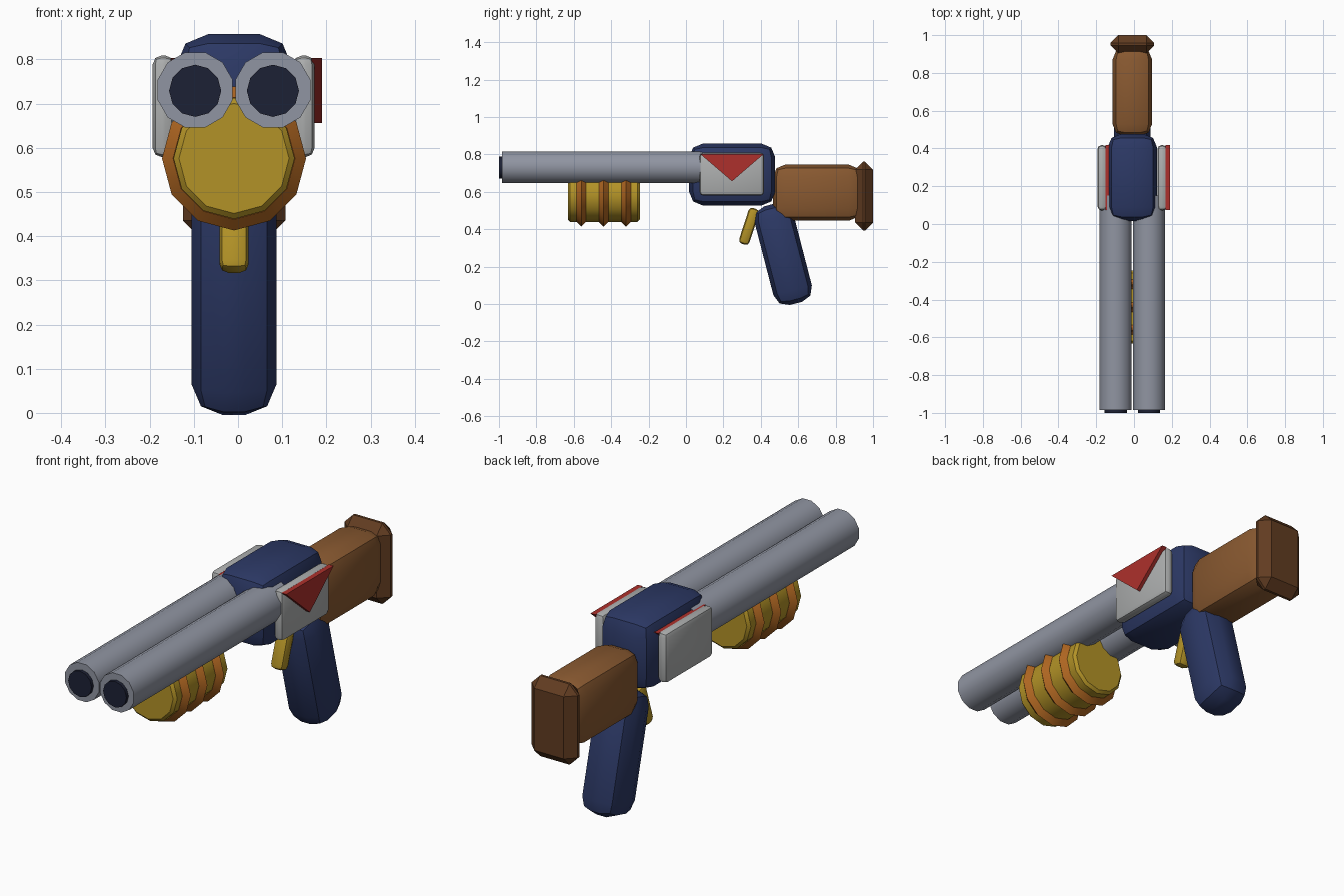
import bpy, bmesh
from math import radians
from mathutils import Matrix

if "Cube" in bpy.data.objects:
    bpy.data.objects.remove(bpy.data.objects["Cube"])

CX = -0.009  # centre line of the body


def material(name, rgb):
    m = bpy.data.materials.new(name)
    m.diffuse_color = (*rgb, 1)
    m.use_nodes = True
    m.node_tree.nodes["Principled BSDF"].inputs["Base Color"].default_value = m.diffuse_color
    return m


NAVY = material("navy", (0.025, 0.04, 0.13))
STEEL = material("steel", (0.28, 0.30, 0.36))
DARK = material("dark", (0.012, 0.015, 0.035))
SILVER = material("silver", (0.42, 0.43, 0.43))
RED = material("red", (0.42, 0.03, 0.025))
WOOD = material("wood", (0.25, 0.10, 0.03))
DARK_WOOD = material("dark_wood", (0.12, 0.045, 0.015))
GOLD = material("gold", (0.45, 0.29, 0.02))
ORANGE = material("orange", (0.42, 0.13, 0.015))


def smooth(obj):
    bpy.ops.object.select_all(action='DESELECT')
    obj.select_set(True)
    bpy.context.view_layer.objects.active = obj
    bpy.ops.object.shade_smooth_by_angle(angle=radians(32))


def finish(bm, name, mat, loc=(0, 0, 0), tilt=0):
    mesh = bpy.data.meshes.new(name)
    bmesh.ops.recalc_face_normals(bm, faces=bm.faces)
    bm.to_mesh(mesh)
    bm.free()
    mesh.materials.append(mat)
    obj = bpy.data.objects.new(name, mesh)
    bpy.context.collection.objects.link(obj)
    obj.location = loc
    obj.rotation_euler.x = radians(tilt)
    smooth(obj)
    return obj


def block(name, loc, size, bevel, mat, segments=2, tilt=0):
    bm = bmesh.new()
    bmesh.ops.create_cube(bm, size=1)
    bmesh.ops.scale(bm, vec=size, verts=bm.verts)
    bmesh.ops.bevel(bm, geom=bm.edges[:], offset=bevel, segments=segments,
                    profile=0.5, affect='EDGES')
    return finish(bm, name, mat, loc, tilt)


def tube(name, x, z, y0, y1, radius, mat, turn=0, bevel=0):
    bm = bmesh.new()
    bmesh.ops.create_cone(bm, cap_ends=True, segments=12, radius1=radius,
                          radius2=radius, depth=y1 - y0)
    rims = [e for e in bm.edges if abs(e.verts[0].co.z - e.verts[1].co.z) < 1e-5]
    if bevel:
        bmesh.ops.bevel(bm, geom=rims, offset=bevel, segments=1, affect='EDGES')
    spin = Matrix.Rotation(radians(90), 3, 'X') @ Matrix.Rotation(radians(turn), 3, 'Z')
    bmesh.ops.rotate(bm, matrix=spin, verts=bm.verts)
    return finish(bm, name, mat, (x, (y0 + y1) / 2, z))


# Receiver, grip, stock and trigger
block("receiver", (CX, 0.247, 0.692), (0.262, 0.46, 0.33), 0.072, NAVY)
block("grip", (CX, 0.52, 0.267), (0.192, 0.212, 0.545), 0.072, NAVY, tilt=14.5)
block("stock", (CX, 0.70, 0.595), (0.21, 0.47, 0.30), 0.065, WOOD)
block("butt_plate", (CX, 0.952, 0.577), (0.232, 0.096, 0.367), 0.042, DARK_WOOD, segments=1)
block("trigger", (CX, 0.337, 0.415), (0.066, 0.058, 0.20), 0.02, GOLD, tilt=-18)

# Twin barrels with dark bores
for side, x in (("left", -0.097), ("right", 0.079)):
    tube("barrel_" + side, x, 0.731, -0.985, 0.15, 0.088, STEEL, turn=15)
    tube("bore_" + side, x, 0.729, -1.0, -0.90, 0.059, DARK)

# Side plates, each with a red triangle at the same +x offset
for side, x in (("left", -0.169), ("right", 0.149)):
    block("side_plate_" + side, (x, 0.245, 0.694), (0.048, 0.345, 0.23), 0.02, SILVER)
    bm = bmesh.new()
    tri = bm.faces.new([bm.verts.new((x + 0.017, y, z))
                        for y, z in ((0.075, 0.803), (0.417, 0.803), (0.246, 0.656))])
    ext = bmesh.ops.extrude_face_region(bm, geom=[tri])
    bmesh.ops.translate(bm, vec=(0.024, 0, 0),
                        verts=[v for v in ext["geom"] if isinstance(v, bmesh.types.BMVert)])
    # keep the starting face as the back cap
    if not tri.is_valid:
        bm.faces.new([v for v in bm.verts if abs(v.co.x - x - 0.017) < 1e-4])
    finish(bm, "triangle_" + side, RED)

# Pump handle with three rings
tube("pump_handle", CX, 0.576, -0.632, -0.247, 0.137, GOLD, bevel=0.012)
for i in range(3):
    bpy.ops.mesh.primitive_torus_add(location=(CX, -0.56 + 0.12 * i, 0.576),
                                     rotation=(radians(90), 0, 0),
                                     major_segments=12, minor_segments=4,
                                     major_radius=0.138, minor_radius=0.025)
    ring = bpy.context.object
    ring.name = f"pump_ring_{i + 1}"
    ring.data.materials.append(ORANGE)
    smooth(ring)
